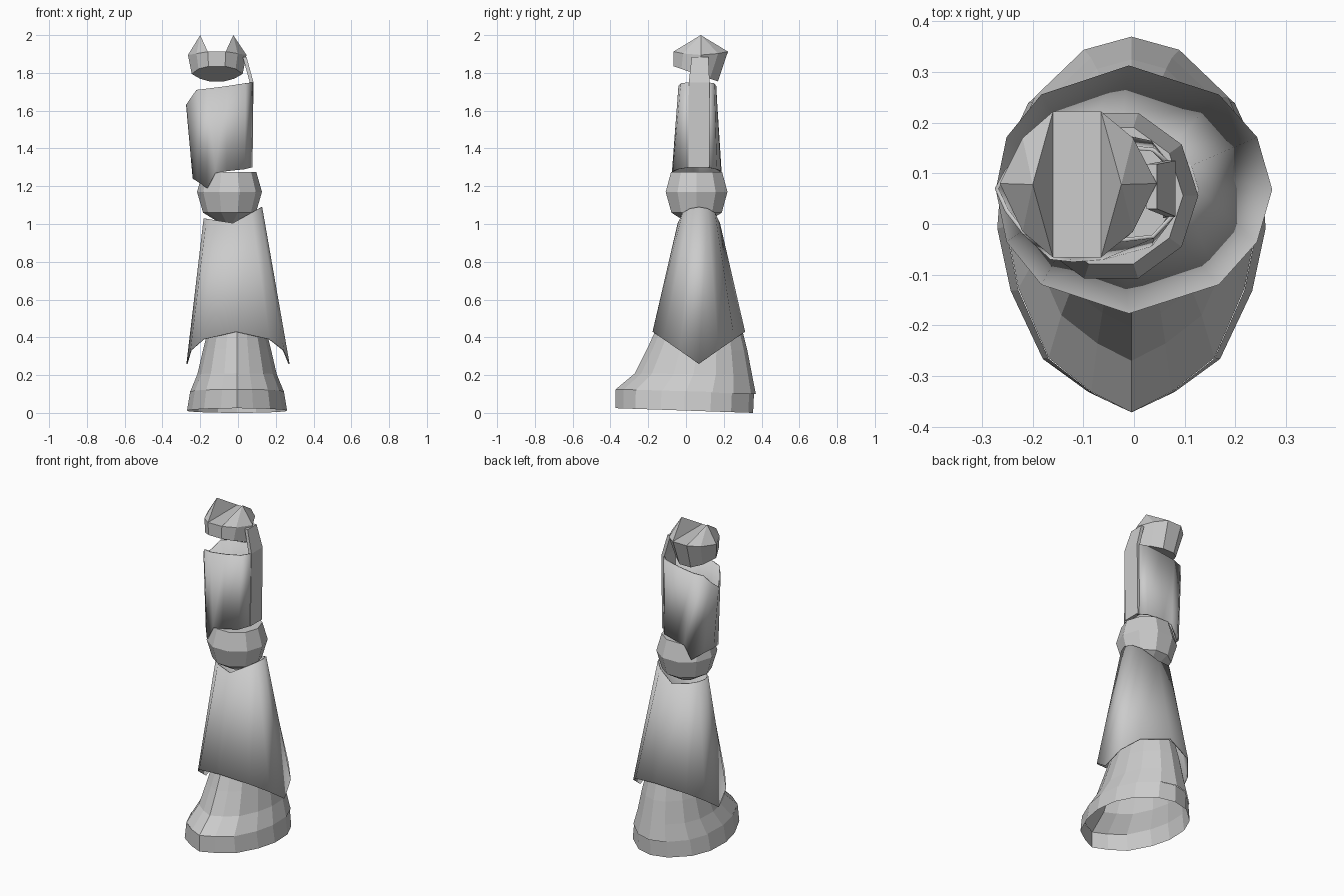
import bpy
from math import sin, cos, radians, pi

if "Cube" in bpy.data.objects:
    bpy.data.objects.remove(bpy.data.objects["Cube"])


def make(name, verts, faces, thick=0):
    me = bpy.data.meshes.new(name)
    me.from_pydata(verts, [], faces)
    ob = bpy.data.objects.new(name, me)
    bpy.context.collection.objects.link(ob)
    if thick:
        mod = ob.modifiers.new("Wall", 'SOLIDIFY')
        mod.thickness = thick
        mod.offset = -1
    return ob


def loft(name, rings, closed=True, caps=(False, False), thick=0):
    """Skin a stack of rings, ordered bottom to top and counter-clockwise."""
    n = len(rings[0])
    verts = [v for r in rings for v in r]
    faces = []
    for k in range(len(rings) - 1):
        for i in range(n if closed else n - 1):
            j = (i + 1) % n
            faces.append((k*n + i, k*n + j, (k+1)*n + j, (k+1)*n + i))
    if caps[0]:
        faces.append(tuple(reversed(range(n))))
    if caps[1]:
        faces.append(tuple(range(len(verts) - n, len(verts))))
    return make(name, verts, faces, thick)


def smooth(ob):
    bpy.ops.object.select_all(action='DESELECT')
    ob.select_set(True)
    bpy.context.view_layer.objects.active = ob
    bpy.ops.object.shade_smooth_by_angle(angle=radians(35))


def decagon(cx, cy, r, z):
    return [(cx + r*cos(2*pi*i/10), cy + r*sin(2*pi*i/10), z) for i in range(10)]


# Boot: one plan outline, stretched to each level's width and length
half = [(0, -1), (.32, -.89), (.66, -.71), (.9, -.34), (1, 0),
        (.96, .38), (.77, .68), (.38, .93), (0, 1)]
outline = half + [(-x, y) for x, y in half[-2:0:-1]]


def boot_ring(w, y0, y1, z_front, z_back):
    ring = []
    for x, y in outline:
        t = (y + 1) / 2
        ring.append((x*w - .005, y0 + t*(y1 - y0), z_front + t*(z_back - z_front)))
    return ring


loft("boot_sole", [boot_ring(.265, -.372, .355, .025, .0),
                   boot_ring(.248, -.372, .36, .125, .105)])
loft("boot_upper", [boot_ring(.248, -.372, .37, .125, .10),
                    boot_ring(.21, -.27, .35, .21, .20),
                    boot_ring(.18, -.205, .325, .34, .33),
                    boot_ring(.155, -.16, .30, .44, .43)])

# Shin guard: open cone with arched hem and collar
angles = [0, 25, 50, 90, 130, 155, 180, 205, 230, 270, 310, 335]
hem, collar = [], []
for a in map(radians, angles):
    c, s = cos(a), sin(a)
    hem.append((.273*c - .01*abs(s), .068 + .245*s, .26 + .17*abs(s)))
    collar.append((-.027 + .155*c, .068 + .112*s,
                   1.005 + abs(c)*(.085 if c > 0 else .025)))
smooth(loft("shin_guard", [hem, collar], thick=.006))

# Knee joint: ten-sided ball
loft("knee_joint", [decagon(-.045, .056, r, z) for r, z in
                    [(.05, 1.005), (.14, 1.06), (.172, 1.17), (.142, 1.275)]],
     caps=(True, True))

# Thigh shell: front half profile mirrored to the back, open at the right
MID = .07


def both_sides(pts):
    back = [(x, MID + .82*(MID - y), z) for x, y, z in pts]
    return back + pts[-2::-1]


low = both_sides([(.075, .015, 1.30), (.035, -.045, 1.29), (-.06, -.07, 1.28),
                  (-.12, -.075, 1.27), (-.165, -.07, 1.19),
                  (-.215, -.01, 1.225), (-.24, MID, 1.24)])
high = both_sides([(.08, .015, 1.75), (.04, -.028, 1.745), (-.06, -.04, 1.73),
                   (-.16, -.04, 1.717), (-.22, -.02, 1.71),
                   (-.255, .025, 1.66), (-.275, MID, 1.63)])
smooth(loft("thigh_shell", [low, high], closed=False, thick=.008))


# Outer strut: strip that bends in towards the hip
def strut_ring(x, z, y0, y1):
    return [(x - .02, y0, z), (x, y0, z), (x, y1, z), (x - .02, y1, z)]


loft("outer_strut", [strut_ring(.077, 1.30, .012, .125), strut_ring(.082, 1.75, .015, .125),
                     strut_ring(.045, 1.885, .03, .118)], caps=(True, True))

# Hip joint: ten-sided drum with a sloping underside and two peaks
plan = [(.045, .08), (-.002, .17), (-.065, .222), (-.16, .222), (-.22, .17),
        (-.265, .08), (-.22, -.015), (-.16, -.066), (-.065, -.066), (-.002, -.015)]
bottom, rim = [], []
for x, y in plan:
    t = (y + .066) / .288
    bottom.append((-.11 + (x + .11)*(.92 - .1*t), -.066 + t*.235, 1.835 - .08*t))
    rim.append((x, y, 1.92 - .025*abs(x + .11)/.155))
verts = bottom + rim + [(-.025, .078, 2.0), (-.20, .078, 2.0)]
faces = [tuple(reversed(range(10)))]
faces += [(i, (i+1) % 10, 10 + (i+1) % 10, 10 + i) for i in range(10)]
faces.append((12, 13, 17, 18))
for peak, ring in ((20, [18, 19, 10, 11, 12]), (21, [13, 14, 15, 16, 17])):
    faces += [(ring[i], ring[(i+1) % 5], peak) for i in range(5)]
make("hip_joint", verts, faces)
